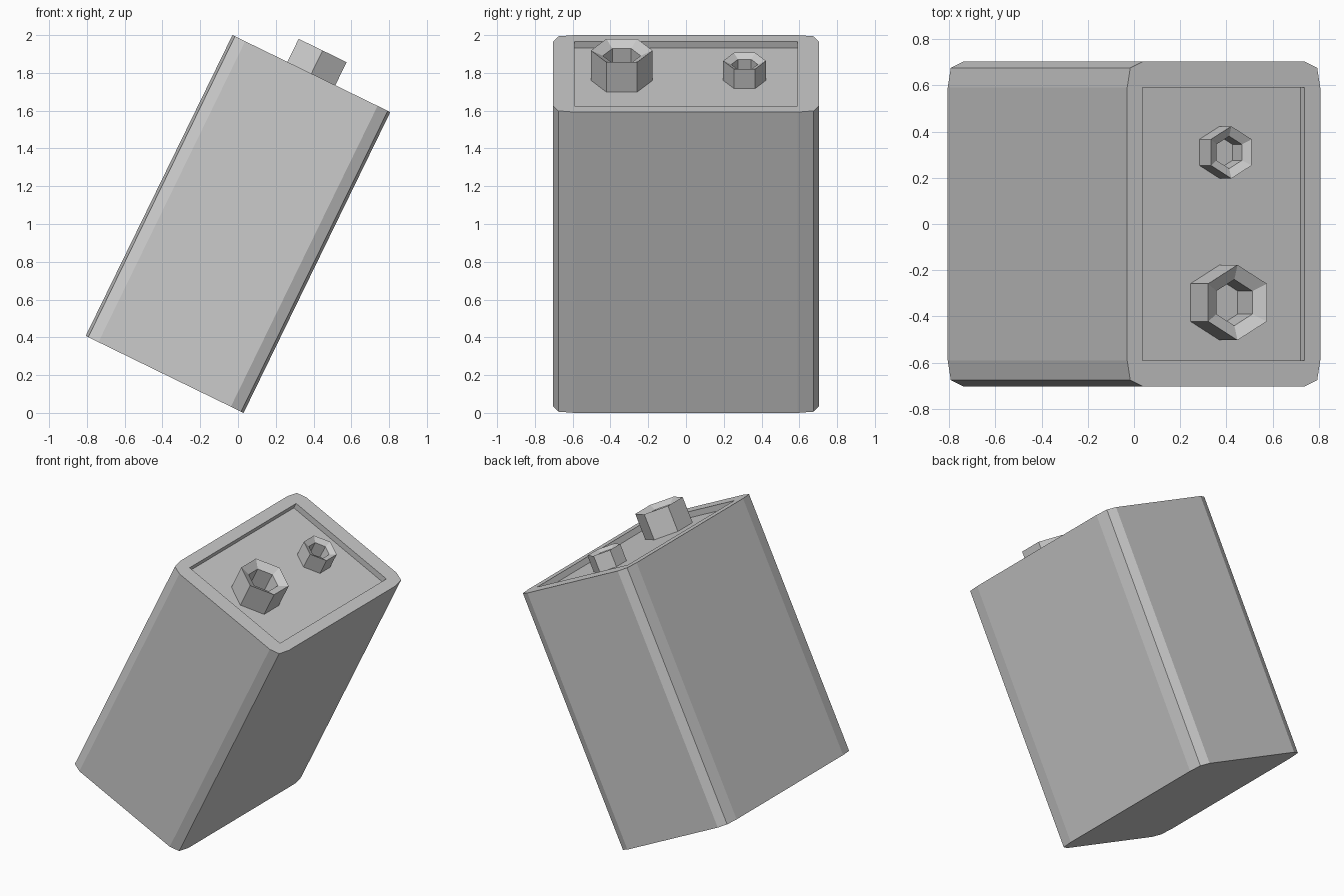
import bpy, bmesh
from math import sin, cos, pi, radians
from mathutils import Matrix

if "Cube" in bpy.data.objects:
    bpy.data.objects.remove(bpy.data.objects["Cube"])

# Whole model leans 26 degrees towards +x
TILT = Matrix.Translation((0, 0, 1.0)) @ Matrix.Rotation(radians(26), 4, 'Y')
HX, HY, HZ = 0.465, 0.703, 0.886      # body half sizes
RX, RY, FLOOR = 0.39, 0.59, 0.846     # recess half sizes and floor height


def finish(name, bm):
    bmesh.ops.recalc_face_normals(bm, faces=bm.faces)
    bm.transform(TILT)
    mesh = bpy.data.meshes.new(name)
    bm.to_mesh(mesh)
    bm.free()
    obj = bpy.data.objects.new(name, mesh)
    bpy.context.collection.objects.link(obj)
    return obj


def loop(bm, pts, z):
    return [bm.verts.new((x, y, z)) for x, y in pts]


def bridge(bm, a, b):
    n = len(a)
    for i in range(n):
        j = (i + 1) % n
        bm.faces.new((a[i], a[j], b[j], b[i]))


# Body: rounded-corner box with a shallow rectangular recess in the top
corner = [(HX, RY), (HX - 0.015, HY - 0.027), (RX, HY)]
outline, rect = [], []
for sx, sy in ((1, 1), (-1, 1), (-1, -1), (1, -1)):
    pts = [(sx * x, sy * y) for x, y in corner]
    outline += pts if sx * sy > 0 else pts[::-1]
    rect.append((sx * RX, sy * RY))

bm = bmesh.new()
bottom, top = loop(bm, outline, -HZ), loop(bm, outline, HZ)
rim, floor = loop(bm, rect, HZ), loop(bm, rect, FLOOR)
bm.faces.new(bottom)
bridge(bm, bottom, top)
for i in range(4):
    bm.faces.new(top[3 * i:3 * i + 3] + [rim[i]])
    bm.faces.new((top[3 * i + 2], top[(3 * i + 3) % 12], rim[(i + 1) % 4], rim[i]))
bridge(bm, rim, floor)
bm.faces.new(floor)
finish("battery_body", bm)


# Terminals: hexagonal tubes with a funnel-shaped lip
def terminal(name, y, r, r_in, height, lip):
    bm = bmesh.new()

    def hexagon(rad, z):
        return loop(bm, [(rad * sin(i * pi / 3), y + rad * cos(i * pi / 3))
                         for i in range(6)], z)

    top_z = FLOOR + height
    rings = [hexagon(r, FLOOR), hexagon(r, top_z),
             hexagon(r_in, top_z - lip), hexagon(r_in, FLOOR)]
    for a, b in zip(rings, rings[1:]):
        bridge(bm, a, b)
    finish(name, bm)


terminal("large_terminal", -0.34, 0.163, 0.10, 0.176, 0.031)
terminal("small_terminal", 0.31, 0.113, 0.07, 0.115, 0.021)
